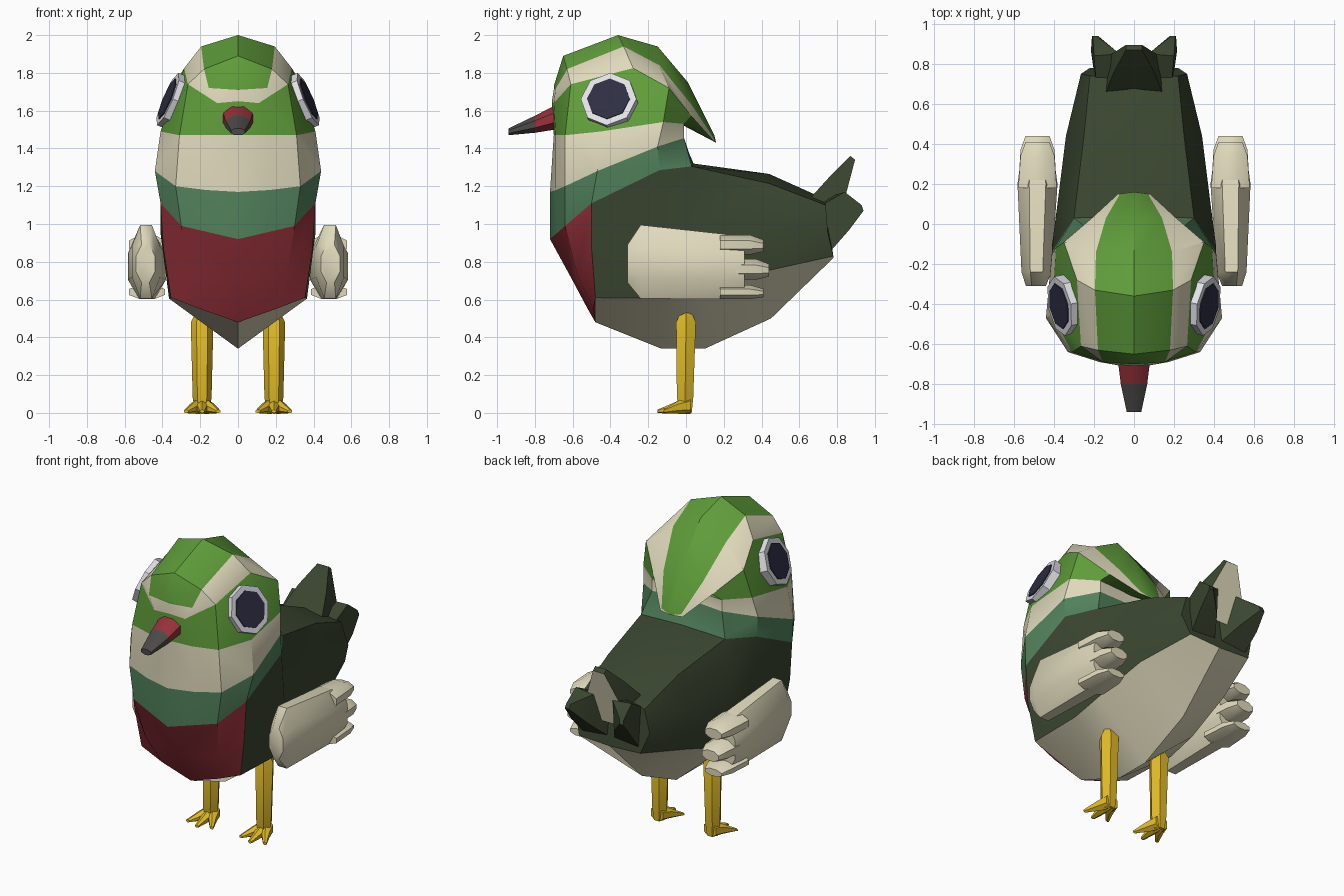
import bpy, bmesh, math
from mathutils import Vector

if "Cube" in bpy.data.objects:
    bpy.data.objects.remove(bpy.data.objects["Cube"])


def material(name, rgb):
    lin = [((c / 255 + 0.055) / 1.055) ** 2.4 for c in rgb] + [1]
    m = bpy.data.materials.new(name)
    m.use_nodes = True
    m.diffuse_color = lin
    m.node_tree.nodes["Principled BSDF"].inputs["Base Color"].default_value = lin
    return m


GREEN = material("leaf green", (95, 157, 58))
CREAM = material("cream", (224, 218, 188))
TEAL = material("sea green", (82, 130, 92))
DARK = material("dark green", (58, 70, 48))
RED = material("crimson", (150, 49, 58))
GREY = material("charcoal", (76, 74, 72))
YELLOW = material("yellow", (224, 186, 40))
WHITE = material("eye white", (226, 226, 232))
NAVY = material("dark navy", (46, 46, 68))


class Part:
    """Collects lofted strips of points into one object."""

    def __init__(self, name, mats):
        self.name, self.mats, self.bm = name, mats, bmesh.new()

    def face(self, pts, mat, mirror=False):
        for s in ((1, -1) if mirror else (1,)):
            q = []
            for p in pts:
                v = Vector((p[0] * s, p[1], p[2]))
                if all((v - o).length > 1e-5 for o in q):
                    q.append(v)
            if len(q) > 2:
                f = self.bm.faces.new([self.bm.verts.new(v) for v in q])
                f.material_index = self.mats.index(mat)

    def loft(self, rows, rule, closed=False, mirror=False):
        for i in range(len(rows) - 1):
            a, b = rows[i], rows[i + 1]
            n = len(a)
            for j in range(n if closed else n - 1):
                k = (j + 1) % n
                self.face([a[j], a[k], b[k], b[j]], rule(i, j), mirror)
        if closed:
            self.face(rows[0], rule(0, 0), mirror)
            self.face(rows[-1], rule(len(rows) - 2, 0), mirror)

    def finish(self, angle=35):
        bm = self.bm
        bmesh.ops.remove_doubles(bm, verts=bm.verts[:], dist=1e-4)
        bmesh.ops.recalc_face_normals(bm, faces=bm.faces[:])
        me = bpy.data.meshes.new(self.name)
        bm.to_mesh(me)
        bm.free()
        for m in self.mats:
            me.materials.append(m)
        ob = bpy.data.objects.new(self.name, me)
        bpy.context.collection.objects.link(ob)
        bpy.ops.object.select_all(action='DESELECT')
        ob.select_set(True)
        bpy.context.view_layer.objects.active = ob
        bpy.ops.object.shade_smooth_by_angle(angle=math.radians(angle))
        return ob


def ring(x, y, z, hx, hz, n=8):
    """Flat-sided polygon facing along y."""
    r = 1 / math.cos(math.pi / n)
    return [(x + hx * r * math.cos(t), y, z + hz * r * math.sin(t))
            for t in [(i + 0.5) * math.tau / n for i in range(n)]]


# Head bands, each running from front centre round the side to back centre
crown = [(0, -.70, 1.71), (0, -.70, 1.73), (0, -.65, 1.89), (0, -.36, 2.0),
         (0, -.15, 1.94), (0, .01, 1.75), (0, .15, 1.47), (0, .16, 1.43)]
stripe = [(0, -.70, 1.71), (.155, -.69, 1.72), (.18, -.63, 1.82), (.195, -.33, 1.94),
          (.19, -.14, 1.84), (.14, .03, 1.63), (.07, .15, 1.45), (0, .16, 1.43)]
brow = [(0, -.71, 1.65), (.11, -.70, 1.64), (.265, -.61, 1.74), (.285, -.28, 1.825),
        (.35, -.09, 1.72), (.21, .03, 1.57), (.08, .15, 1.435), (0, .16, 1.43)]
cheek = [(0, -.70, 1.47), (.15, -.69, 1.47), (.31, -.64, 1.47), (.41, -.45, 1.49),
         (.39, -.12, 1.54), (.25, -.01, 1.53), (.08, -.02, 1.53), (0, -.03, 1.53)]
collar = [(0, -.72, 1.17), (.17, -.69, 1.18), (.33, -.64, 1.20), (.44, -.47, 1.28),
          (.41, -.15, 1.41), (.25, -.01, 1.455), (.08, -.02, 1.46), (0, -.02, 1.46)]
rim = [(0, -.72, .92), (.15, -.68, .955), (.30, -.64, .99), (.41, -.50, 1.11),
       (.41, -.14, 1.285), (.30, .03, 1.305), (.10, .037, 1.315), (0, .04, 1.32)]

# Trunk stations, each running from keel to shoulder
front = [
    [(0, -.48, .48), (0, -.52, .55), (0, -.60, .70), rim[0]],
    [(0, -.48, .48), (.20, -.49, .55), (.26, -.575, .73), rim[2]],
    [(0, -.48, .48), (.355, -.48, .61), (.395, -.50, .87), rim[3]],
    [(0, -.13, .34), (.365, -.10, .605), (.41, -.11, .95), rim[4]],
    [(0, .10, .34), (.36, .10, .65), (.385, .08, 1.0), rim[5]],
]
rear = [
    front[-1] + [rim[7]],
    [(0, .45, .50), (.32, .44, .755), (.34, .44, 1.0), (.25, .44, 1.215), (0, .44, 1.265)],
    [(0, .78, .82), (.22, .78, .83), (.265, .75, .96), (.22, .74, 1.10), (0, .73, 1.135)],
]
body = Part("body", [GREEN, CREAM, TEAL, DARK, RED])
bands = [GREEN, CREAM, GREEN, CREAM, TEAL]
body.loft([crown, stripe, brow, cheek, collar, rim], lambda i, j: bands[i], mirror=True)
body.loft(front, lambda i, j: RED if i < 2 else CREAM if j == 0 else DARK, mirror=True)
body.loft(rear, lambda i, j: CREAM if j == 0 else DARK, mirror=True)
body.face(rear[-1], DARK, mirror=True)
body.finish(32)

# Beak with a dark tip
beak = Part("beak", [RED, GREY])
beak.loft([ring(0, -.66, 1.575, .083, .07), ring(0, -.80, 1.528, .066, .045),
           ring(0, -.94, 1.488, .036, .018)], lambda i, j: (RED, GREY)[i], closed=True)
beak.finish()

# Upright tail feather with a pale rear face
tail = Part("tail_centre", [DARK, CREAM])
tail.loft([[(-.14, .66, 1.14), (.14, .66, 1.14), (.15, .80, .98), (-.15, .80, .98)],
           [(-.10, .76, 1.25), (.10, .76, 1.25), (.11, .85, 1.17), (-.11, .85, 1.17)],
           [(-.04, .87, 1.36), (.04, .87, 1.36), (.04, .895, 1.34), (-.04, .895, 1.34)]],
          lambda i, j: CREAM if j == 2 else DARK, closed=True)
tail.finish()


def disc(name, radius, depth, centre, normal, mat):
    """Octagonal plate facing along normal."""
    bpy.ops.mesh.primitive_cylinder_add(vertices=8, radius=radius, depth=depth, location=centre)
    ob = bpy.context.object
    ob.name = name
    ob.rotation_euler = normal.to_track_quat('Z', 'Y').to_euler()
    ob.data.materials.append(mat)


for side, s in (("left", 1), ("right", -1)):
    # Eye
    n = Vector((.9 * s, -.17, .38)).normalized()
    c = Vector((.345 * s, -.405, 1.65))
    disc(side + "_eye", .15, .06, c, n, WHITE)
    disc(side + "_pupil", .115, .008, c + n * .032, n, NAVY)

    # Outer tail feather
    feather = Part(side + "_tail_feather", [DARK])
    feather.loft([[(x * s, y, z) for x, y, z in r] for r in (
        [(.02, .72, 1.13), (.19, .72, 1.10), (.20, .76, .85), (.02, .76, .87)],
        [(.07, .85, 1.16), (.20, .84, 1.17), (.215, .865, .97), (.09, .865, .97)],
        [(.175, .93, 1.10), (.205, .93, 1.10), (.21, .94, 1.07), (.18, .94, 1.07)])],
        lambda i, j: DARK, closed=True)
    feather.finish()

    # Wing: a rounded blade ending in three feather tips
    wing = Part(side + "_wing", [CREAM])
    wing.loft([ring(.49 * s, -.31, .79, .05, .10), ring(.487 * s, -.24, .80, .075, .195),
               ring(.482 * s, .20, .775, .10, .172), ring(.482 * s, .31, .765, .085, .155)],
              lambda i, j: CREAM, closed=True)
    for z, hz, end in ((.89, .052, .41), (.76, .055, .44), (.64, .037, .41)):
        wing.loft([ring(.482 * s, .18, z, .096, hz), ring(.482 * s, end - .07, z, .085, hz),
                   ring(.482 * s, end, z - .005, .06, hz * .6)], lambda i, j: CREAM, closed=True)
    wing.finish(50)

    # Leg shaft
    leg = Part(side + "_leg", [YELLOW])
    leg.loft([[(.19 * s + r * math.cos(t), y + r * math.sin(t), z)
               for t in [k * math.tau / 6 for k in range(6)]]
              for z, r, y in ((.0, .035, .0), (.08, .05, -.005), (.48, .06, 0), (.55, .025, 0))],
             lambda i, j: YELLOW, closed=True)
    # Three spread toes
    for dx, y in ((-.085, -.12), (0, -.15), (.085, -.12)):
        leg.loft([ring(.19 * s + dx * .15, .025, .04, .03, .04, 6),
                  ring(.19 * s + dx * .4, -.04, .03, .03, .03, 6),
                  ring(.19 * s + dx, y, .008, .012, .008, 6)], lambda i, j: YELLOW, closed=True)
    leg.finish()
